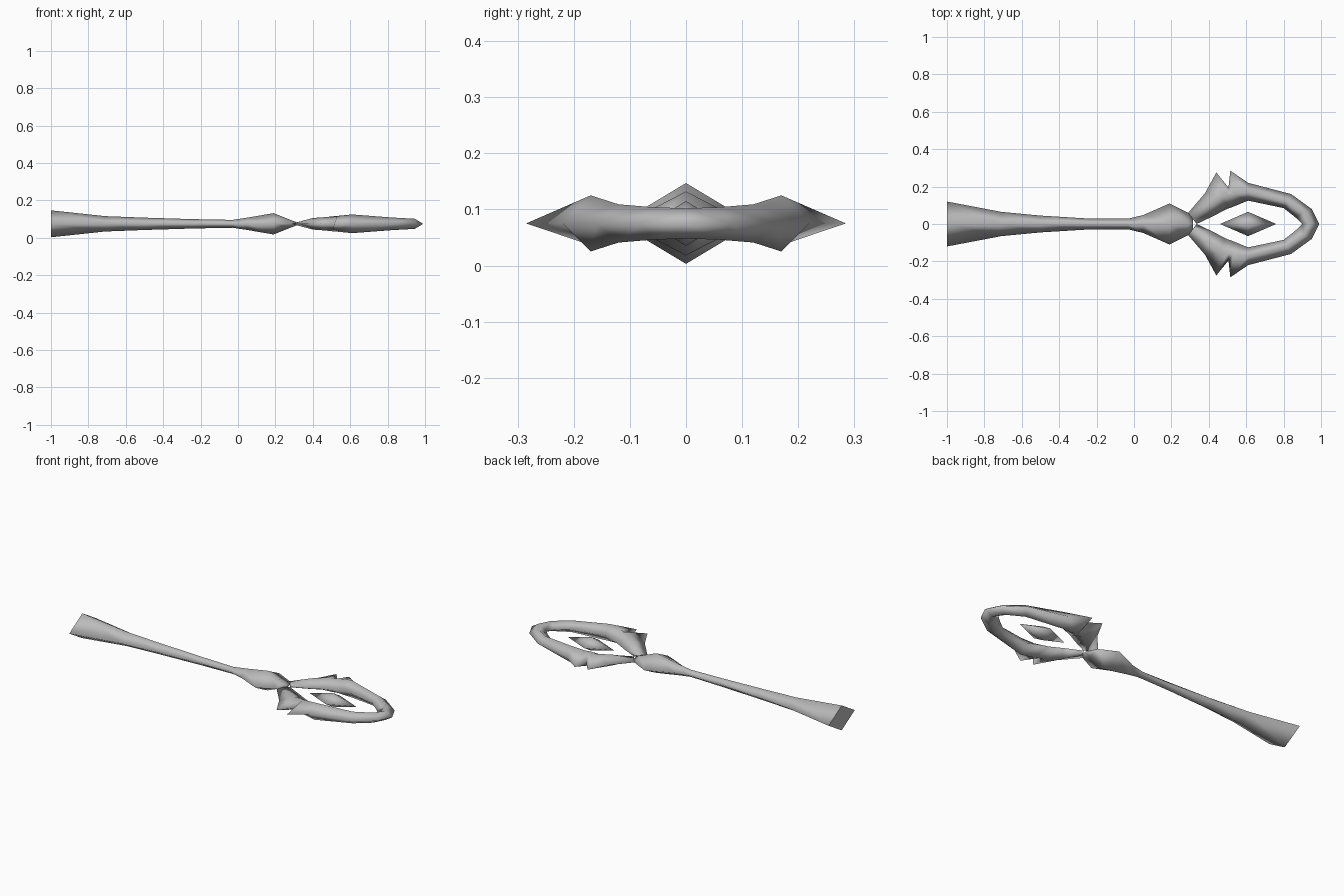
import bpy, bmesh

if "Cube" in bpy.data.objects:
    bpy.data.objects.remove(bpy.data.objects["Cube"])

MID = 0.075  # height of the flat middle plane

grey = bpy.data.materials.new("plain grey")
grey.diffuse_color = (0.5, 0.5, 0.5, 1)
grey.use_nodes = True
grey.node_tree.nodes["Principled BSDF"].inputs["Base Color"].default_value = grey.diffuse_color


def finish(name, bm, sharp_caps=()):
    bmesh.ops.recalc_face_normals(bm, faces=bm.faces)
    for f in bm.faces:
        f.smooth = True
    for f in sharp_caps:
        for e in f.edges:
            e.smooth = False
    me = bpy.data.meshes.new(name)
    bm.to_mesh(me)
    bm.free()
    me.materials.append(grey)
    ob = bpy.data.objects.new(name, me)
    bpy.context.collection.objects.link(ob)
    return ob


def loft(bm, rings, cap_start=True, cap_end=True):
    """Skin four-sided sections; returns the end caps."""
    vs = [[bm.verts.new(p) for p in r] for r in rings]
    for a, b in zip(vs, vs[1:]):
        for i in range(4):
            j = (i + 1) % 4
            bm.faces.new((a[i], a[j], b[j], b[i]))
    caps = []
    if cap_start:
        caps.append(bm.faces.new(vs[0]))
    if cap_end:
        caps.append(bm.faces.new(vs[-1]))
    return caps


# Shaft: diamond sections as x, half width, half height
shaft = [(-1, .12, .072), (-.71, .065, .041), (-.5, .045, .033),
         (-.24, .029, .025), (-.03, .029, .021), (.05, .048, .033),
         (.19, .11, .057), (.29, .06, .017), (.315, .03, .008)]
bm = bmesh.new()
caps = loft(bm, [[(x, w, MID), (x, 0, MID + h), (x, -w, MID), (x, 0, MID - h)]
                 for x, w, h in shaft])
finish("shaft", bm, caps[:1])

# Head ring, one half: outer x y, ridge x y and half height, inner x y
arm = [(.29, .06, .315, .03, .008, .335, 0),
       (.38, .165, .40, .10, .031, .43, .045),
       (.44, .275, .47, .15, .036, .48, .072),     # first spike
       (.505, .195, .505, .15, .04, .50, .082),    # notch
       (.515, .285, .53, .16, .042, .525, .09),    # second spike
       (.61, .22, .61, .17, .05, .61, .125),
       (.84, .16, .82, .12, .034, .80, .085),
       (.95, .08, .91, .06, .029, .86, .038),
       (.99, 0, .945, 0, .027, .90, 0)]
bm = bmesh.new()
loft(bm, [[(ox, oy, MID), (rx, ry, MID + h), (ix, iy, MID), (rx, ry, MID - h)]
          for ox, oy, rx, ry, h, ix, iy in arm], cap_end=False)
ring = finish("head_ring", bm)
mirror = ring.modifiers.new("mirror", 'MIRROR')
mirror.use_axis = (False, True, False)
mirror.merge_threshold = 0.001

# Floating gem in the middle of the ring
bm = bmesh.new()
loop = [bm.verts.new(p) for p in
        ((.46, 0, MID), (.61, -.065, MID), (.76, 0, MID), (.61, .065, MID))]
for z in (.04, -.04):
    tip = bm.verts.new((.61, 0, MID + z))
    for i in range(4):
        bm.faces.new((loop[i], loop[(i + 1) % 4], tip))
finish("gem", bm)
